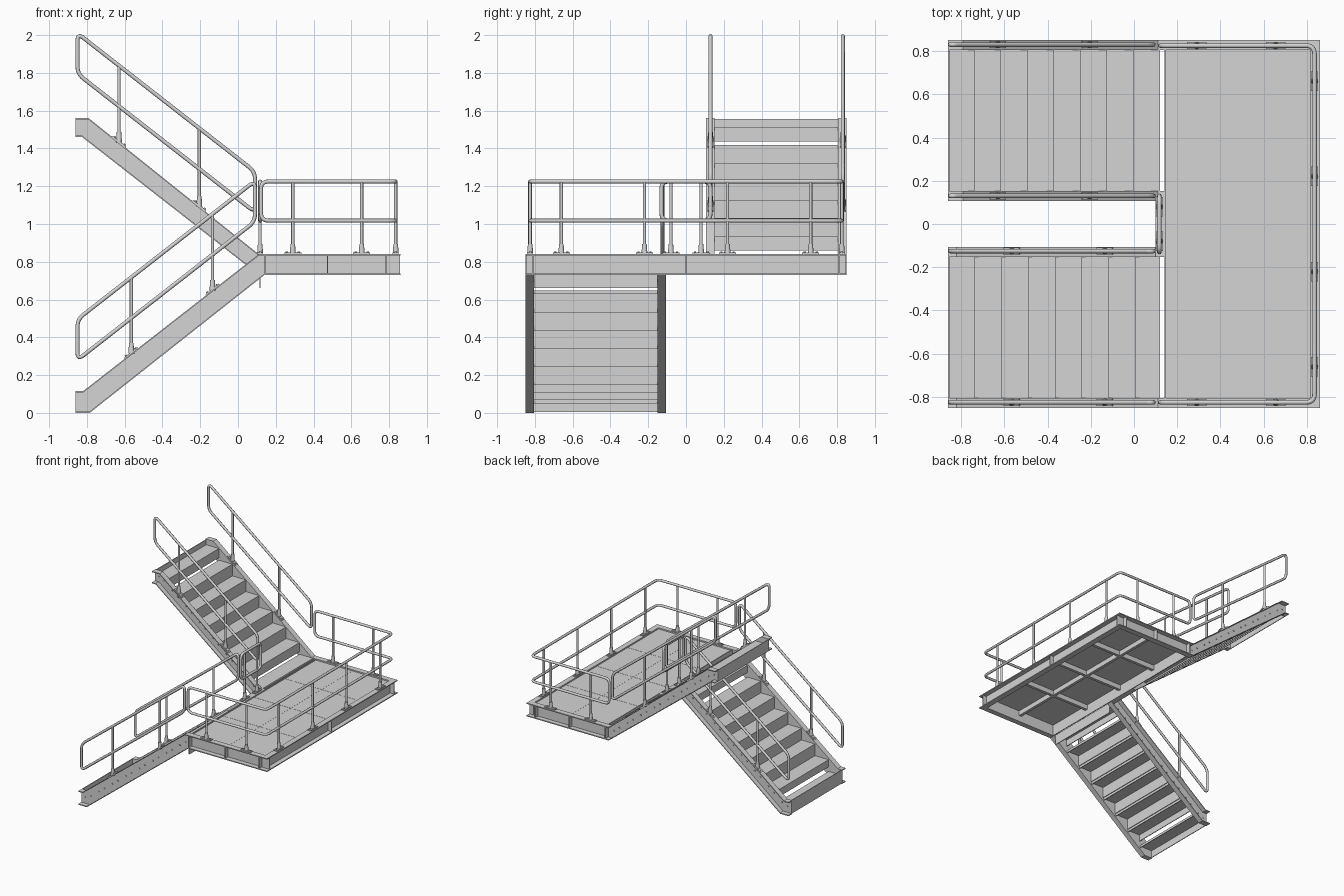
import bpy, bmesh, math
from mathutils import Vector, Matrix

cube = bpy.data.objects.get("Cube")
if cube:
    bpy.data.objects.remove(cube, do_unlink=True)

steel = bpy.data.materials.new("galvanised grey")
steel.use_nodes = True
GREY = (0.66, 0.66, 0.66, 1)
steel.diffuse_color = GREY
steel.node_tree.nodes["Principled BSDF"].inputs["Base Color"].default_value = GREY


def finish(name, bm, smooth=False):
    bmesh.ops.recalc_face_normals(bm, faces=bm.faces)
    mesh = bpy.data.meshes.new(name)
    bm.to_mesh(mesh)
    bm.free()
    mesh.materials.append(steel)
    if smooth:
        for p in mesh.polygons:
            p.use_smooth = True
        mesh.set_sharp_from_angle(angle=math.radians(40))
    obj = bpy.data.objects.new(name, mesh)
    bpy.context.collection.objects.link(obj)


def box(bm, x0, x1, y0, y1, z0, z1):
    size = Matrix.Diagonal((x1 - x0, y1 - y0, z1 - z0, 1))
    mid = Matrix.Translation(((x0 + x1) / 2, (y0 + y1) / 2, (z0 + z1) / 2))
    bmesh.ops.create_cube(bm, size=1, matrix=mid @ size)


def prism(bm, outline, y0, y1):
    """Extrude an x-z outline along y."""
    a = [bm.verts.new((x, y0, z)) for x, z in outline]
    b = [bm.verts.new((x, y1, z)) for x, z in outline]
    bm.faces.new(a)
    bm.faces.new(b[::-1])
    for i in range(len(a)):
        j = (i + 1) % len(a)
        bm.faces.new((a[i], a[j], b[j], b[i]))


def rod(bm, base, height, r1, r2, sides=12, turn=Matrix()):
    mat = Matrix.Translation(base) @ turn @ Matrix.Translation((0, 0, height / 2))
    bmesh.ops.create_cone(bm, cap_ends=True, segments=sides, radius1=r1,
                          radius2=r2, depth=height, matrix=mat)


def rail_loop(name, corners, radius=0.04):
    """Closed pipe with rounded corners."""
    pts = [Vector(c) for c in corners]
    path = []
    for i, p in enumerate(pts):
        a = p + (pts[i - 1] - p).normalized() * radius
        b = p + (pts[(i + 1) % len(pts)] - p).normalized() * radius
        for k in range(7):
            t = k / 6
            path.append(a * (1 - t) ** 2 + p * 2 * t * (1 - t) + b * t * t)
    curve = bpy.data.curves.new(name, "CURVE")
    curve.dimensions = "3D"
    curve.bevel_depth = 0.0105
    curve.bevel_resolution = 2
    spline = curve.splines.new("POLY")
    spline.points.add(len(path) - 1)
    for sp, p in zip(spline.points, path):
        sp.co = (*p, 1)
    spline.use_cyclic_u = True
    spline.use_smooth = True
    curve.materials.append(steel)
    obj = bpy.data.objects.new(name, curve)
    bpy.context.collection.objects.link(obj)


def post(bm, x, y, z, top, turn=Matrix()):
    """Upright with a tapered sleeve and a bolted foot plate."""
    rod(bm, (x, y, z), top - z, 0.0085, 0.0085)
    rod(bm, (x, y, z), 0.055, 0.016, 0.012)
    place = Matrix.Translation((x, y, z + 0.004)) @ turn
    bmesh.ops.create_cube(bm, size=1, matrix=place @ Matrix.Diagonal((0.09, 0.032, 0.008, 1)))
    for dx in (-0.032, 0.032):
        rod(bm, place @ Vector((dx, 0, 0.004)), 0.006, 0.007, 0.007, 6, turn)


def height_at(path, x):
    for (xa, za), (xb, zb) in zip(path, path[1:]):
        if xa <= x <= xb:
            return za + (zb - za) * (x - xa) / (xb - xa)


GOING, RISE, THICK = 0.1235, 0.0965, 0.006


def stringer(name, top, bottom, web_y, out):
    """Channel with its web on the tread side and flanges pointing outward."""
    bm = bmesh.new()
    prism(bm, top + bottom[::-1], web_y, web_y + out * 0.007)
    for path, lift in ((top, -0.008), (bottom, 0.008)):
        prism(bm, path + [(x, z + lift) for x, z in path[::-1]], web_y, web_y + out * 0.045)
    # pairs of bolts where the treads are fixed
    side = Matrix.Rotation(-out * math.pi / 2, 4, "X")
    for n in range(8):
        for dx in (0.035, 0.085):
            x = -0.86 + GOING * n + dx
            z = (height_at(top, x) + height_at(bottom, x)) / 2
            rod(bm, (x, web_y + out * 0.007, z), 0.006, 0.006, 0.006, 6, side)
    finish(name, bm)


def flight(name, top, bottom, inner, outer, rail_ys, rail_z, slope, post_xs, end_plates):
    up = slope > 0
    sign = 1 if outer > 0 else -1
    stringer(name + "_outer_stringer", top, bottom, outer, sign)
    stringer(name + "_inner_stringer", top, bottom, inner, -sign)
    y0, y1 = sorted((inner, outer))
    # folded plate treads, with open slots below the end ones
    bm = bmesh.new()
    for n in range(8):
        if up:
            nose, z = -0.86 + GOING * n, 0.07 + RISE * n
            back = min(nose + GOING, 0.12)
        else:
            nose, z = 0.12 - 0.1225 * n, 0.838 + RISE * n
            back = max(nose - GOING, -0.86)
        drop = (0.06 if up else 0.076) if n in (0, 1, 7) else RISE
        step = THICK if up else -THICK
        box(bm, *sorted((nose, back)), y0, y1, z - THICK, z)
        box(bm, *sorted((nose, nose + step)), y0, y1, z - drop, z)
        box(bm, *sorted((back, back - step)), y0, y1, z - 0.02, z)
    finish(name + "_treads", bm)
    # plates closing the ends between the stringers
    bm = bmesh.new()
    for x, z0, z1 in end_plates:
        box(bm, x, x + THICK, y0, y1, z0, z1)
    finish(name + "_end_plates", bm)
    # handrails and uprights
    za, zb = rail_z, rail_z + 0.94 * slope
    bm = bmesh.new()
    tilt = Matrix.Rotation(-math.atan(slope), 4, "Y")
    for label, y in zip(("inner", "outer"), rail_ys):
        rail_loop(name + "_" + label + "_handrail",
                  [(-0.85, y, za), (0.09, y, zb), (0.09, y, zb - 0.215), (-0.85, y, za - 0.215)])
        for x in post_xs:
            post(bm, x, y, height_at(top, x), za + (x + 0.85) * slope, tilt)
    finish(name + "_rail_posts", bm, True)


flight("lower_flight",
       [(-0.86, 0.115), (-0.82, 0.115), (0.11, 0.84), (0.14, 0.84)],
       [(-0.86, 0), (-0.785, 0), (0.14, 0.73)],
       -0.152, -0.805, (-0.125, -0.825), 0.495, 0.78, (-0.565, -0.135),
       [(-0.86, 0.005, 0.115), (0.114, 0.66, 0.745)])
flight("upper_flight",
       [(-0.86, 1.56), (-0.79, 1.56), (0.11, 0.84), (0.14, 0.84)],
       [(-0.86, 1.46), (-0.825, 1.46), (0.11, 0.73), (0.14, 0.73)],
       0.152, 0.805, (0.13, 0.83), 2.01, -0.78, (-0.63, -0.205),
       [(-0.86, 1.46, 1.555)])

# landing frame: channels facing outward, with stiffener plates
LOW, TOP = 0.73, 0.84
FLANGES = ((LOW, LOW + 0.008), (TOP - 0.008, TOP))
bm = bmesh.new()
for s in (-1, 1):
    box(bm, 0.14, 0.82, *sorted((s * 0.805, s * 0.812)), LOW, TOP)
    for z0, z1 in FLANGES:
        box(bm, 0.14, 0.86, *sorted((s * 0.805, s * 0.85)), z0, z1)
    for x in (0.47, 0.78):
        box(bm, x, x + 0.007, *sorted((s * 0.805, s * 0.847)), LOW, TOP)
box(bm, 0.815, 0.822, -0.812, 0.812, LOW, TOP)
box(bm, 0.14, 0.147, -0.85, 0.85, LOW, TOP)
for z0, z1 in FLANGES:
    box(bm, 0.815, 0.86, -0.85, 0.85, z0, z1)
    box(bm, 0.10, 0.147, -0.152, 0.152, z0, z1)
for y in (-0.812, 0, 0.812):
    box(bm, 0.82, 0.857, y - 0.0035, y + 0.0035, LOW, TOP)
finish("landing_frame", bm)

# landing deck of plates on shallow joists
bm = bmesh.new()
for y in (-0.805, -0.4025, 0, 0.4025):
    for x in (0.147, 0.481):
        box(bm, x, x + 0.333, y + 0.001, y + 0.4015, 0.822, 0.83)
finish("landing_deck", bm)
bm = bmesh.new()
for y in (-0.4025, 0, 0.4025):
    box(bm, 0.147, 0.815, y - 0.012, y + 0.012, 0.782, 0.822)
box(bm, 0.469, 0.493, -0.805, 0.805, 0.782, 0.822)
finish("landing_joists", bm)

# landing guard rails
RAIL_TOP, RAIL_MID = 1.225, 1.018
plan = [(0.122, -0.825), (0.835, -0.825), (0.835, 0.825), (0.122, 0.825)]
rail_loop("landing_guard_rail",
          [(x, y, RAIL_TOP) for x, y in plan] + [(x, y, RAIL_MID) for x, y in plan[::-1]])
rail_loop("landing_inner_rail",
          [(0.117, y, z) for y, z in ((-0.13, RAIL_TOP), (0.13, RAIL_TOP),
                                      (0.13, RAIL_MID), (-0.13, RAIL_MID))])
bm = bmesh.new()
quarter = Matrix.Rotation(math.pi / 2, 4, "Z")
for s in (-1, 1):
    for x in (0.29, 0.655):
        post(bm, x, s * 0.825, TOP, RAIL_TOP)
    for x, y in ((0.835, 0.66), (0.835, 0.22), (0.117, 0.08)):
        post(bm, x, s * y, TOP, RAIL_TOP, quarter)
finish("landing_rail_posts", bm, True)
